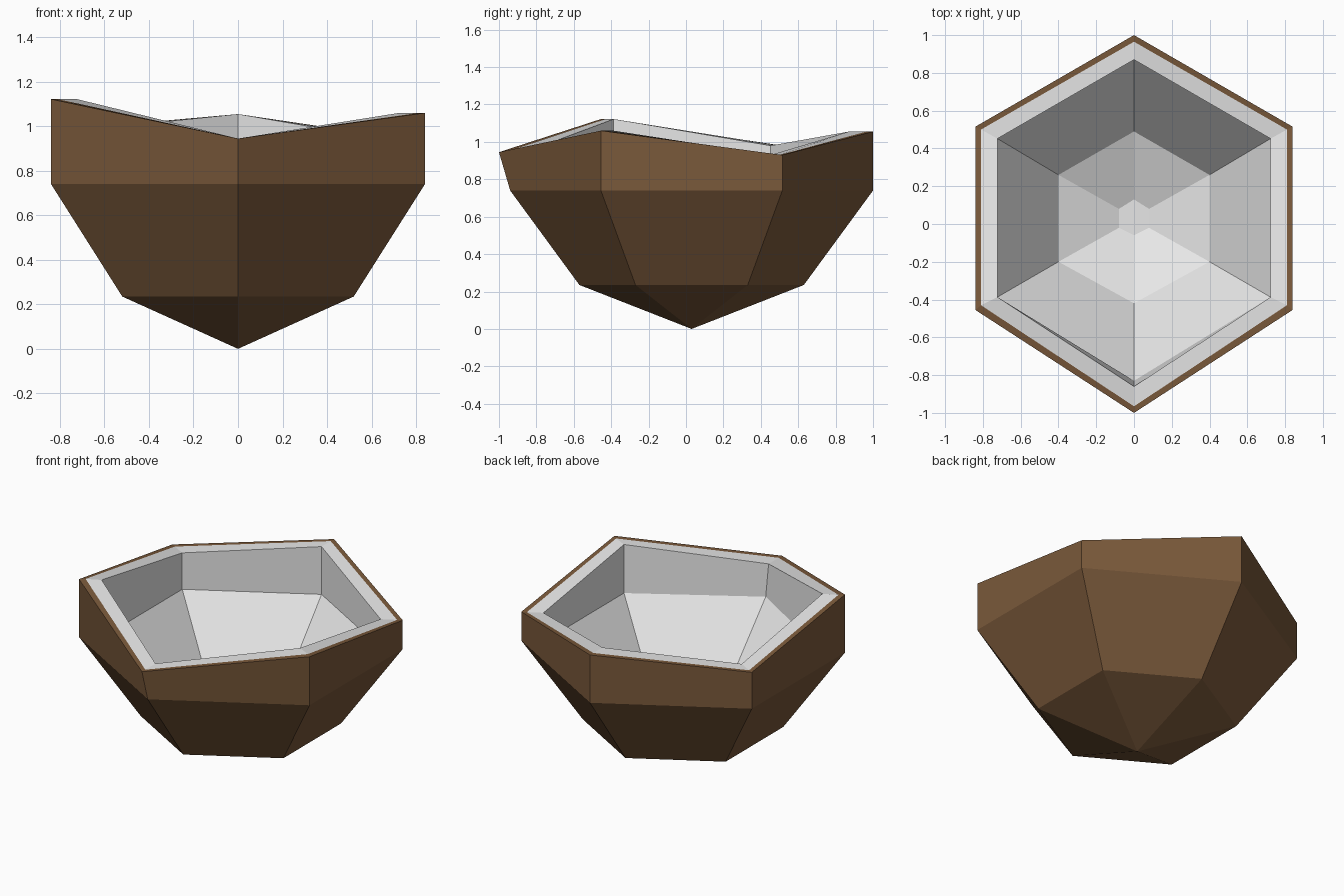
import bpy
import bmesh

if "Cube" in bpy.data.objects:
    bpy.data.objects.remove(bpy.data.objects["Cube"])

RIM_Z = (0.945, 1.06, 0.93, 1.055, 0.98, 1.122)   # wavy broken edge


def material(name, colour):
    m = bpy.data.materials.new(name)
    m.diffuse_color = (*colour, 1)
    m.use_nodes = True
    m.node_tree.nodes["Principled BSDF"].inputs["Base Color"].default_value = m.diffuse_color
    return m


def ring(x, front, side_front, side_back, back, z):
    """Six-sided mirrored ring, counter-clockwise from the front point."""
    zs = z if isinstance(z, tuple) else (z,) * 6
    pts = ((0, front), (x, side_front), (x, side_back),
           (0, back), (-x, side_back), (-x, side_front))
    return [(px, py, pz) for (px, py), pz in zip(pts, zs)]


def loft(name, rings, mat, apex=None, floor=False):
    bm = bmesh.new()
    loops = [[bm.verts.new(p) for p in r] for r in rings]
    for a, b in zip(loops, loops[1:]):
        for i in range(6):
            j = (i + 1) % 6
            bm.faces.new((a[i], a[j], b[j], b[i]))
    if apex:
        tip = bm.verts.new(apex)
        for i in range(6):
            bm.faces.new((tip, loops[0][(i + 1) % 6], loops[0][i]))
    if floor:
        bm.faces.new(loops[-1])
    me = bpy.data.meshes.new(name)
    bm.to_mesh(me)
    bm.free()
    me.materials.append(mat)
    ob = bpy.data.objects.new(name, me)
    bpy.context.collection.objects.link(ob)
    return ob


brown = material("husk brown", (0.195, 0.10, 0.043))
white = material("flesh white", (0.8, 0.8, 0.8))

seam = ring(0.81, -0.965, -0.43, 0.50, 0.965, RIM_Z)

# Brown outer shell with its thin rim
loft("shell", [
    ring(0.52, -0.57, -0.27, 0.33, 0.63, 0.235),
    ring(0.84, -0.94, -0.455, 0.515, 1.0, 0.74),
    ring(0.84, -1.0, -0.455, 0.515, 1.0, RIM_Z),
    seam], brown, apex=(0, 0.03, 0))

# White flesh: rim band, inner wall and small flat floor
loft("flesh", [
    seam,
    ring(0.723, -0.86, -0.387, 0.452, 0.87, RIM_Z),
    ring(0.723, -0.83, -0.387, 0.452, 0.87, 0.74),
    ring(0.40, -0.42, -0.20, 0.26, 0.49, 0.28),
    ring(0.08, -0.06, -0.02, 0.08, 0.13, 0.14)], white, floor=True)
